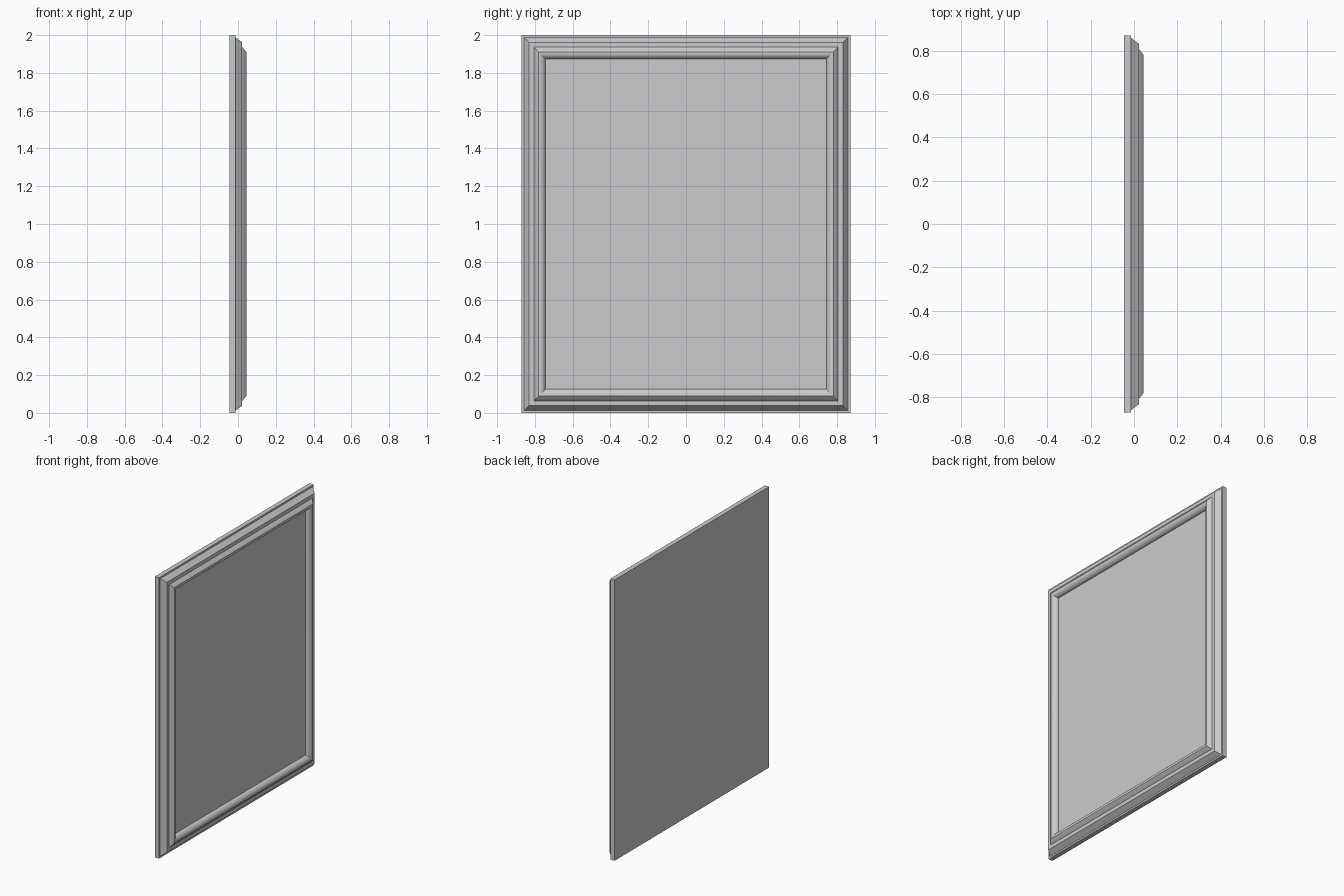
import bpy, bmesh, math

if "Cube" in bpy.data.objects:
    bpy.data.objects.remove(bpy.data.objects["Cube"])

HALF_Y, HEIGHT = 0.87, 2.0
BACK, FACE = -0.046, 0.010   # rear plane and recessed panel plane


def finish(bm, name):
    bmesh.ops.recalc_face_normals(bm, faces=bm.faces)
    mesh = bpy.data.meshes.new(name)
    bm.to_mesh(mesh)
    bm.free()
    obj = bpy.data.objects.new(name, mesh)
    bpy.context.collection.objects.link(obj)
    bpy.ops.object.select_all(action='DESELECT')
    bpy.context.view_layer.objects.active = obj
    obj.select_set(True)
    bpy.ops.object.shade_smooth_by_angle(angle=math.radians(25))
    return obj


def rect(bm, inset, x):
    y = HALF_Y - inset
    return [bm.verts.new((x, a, b)) for a, b in
            ((-y, inset), (y, inset), (y, HEIGHT - inset), (-y, HEIGHT - inset))]


# Moulding section as (inset from the outer edge, depth)
profile = [(0, BACK), (0, -0.013), (0.012, -0.013), (0.038, 0.022),
           (0.064, 0.022), (0.067, 0.026), (0.090, 0.044)]
# Rounded inner lip rolling down to the panel
for i in range(1, 7):
    t = math.pi / 2 * i / 6
    profile.append((0.091 + 0.036 * math.sin(t), FACE + 0.034 * math.cos(t)))
profile.append((0.127, BACK))

# Mitred frame, closed section
bm = bmesh.new()
rings = [rect(bm, *p) for p in profile]
for a, b in zip(rings, rings[1:] + rings[:1]):
    for i in range(4):
        j = (i + 1) % 4
        bm.faces.new((a[i], a[j], b[j], b[i]))
finish(bm, "moulded_frame")

# Flat panel filling the frame
bm = bmesh.new()
back, front = rect(bm, 0.127, BACK), rect(bm, 0.127, FACE)
bm.faces.new(back)
bm.faces.new(front)
for i in range(4):
    j = (i + 1) % 4
    bm.faces.new((back[i], back[j], front[j], front[i]))
finish(bm, "flat_panel")
